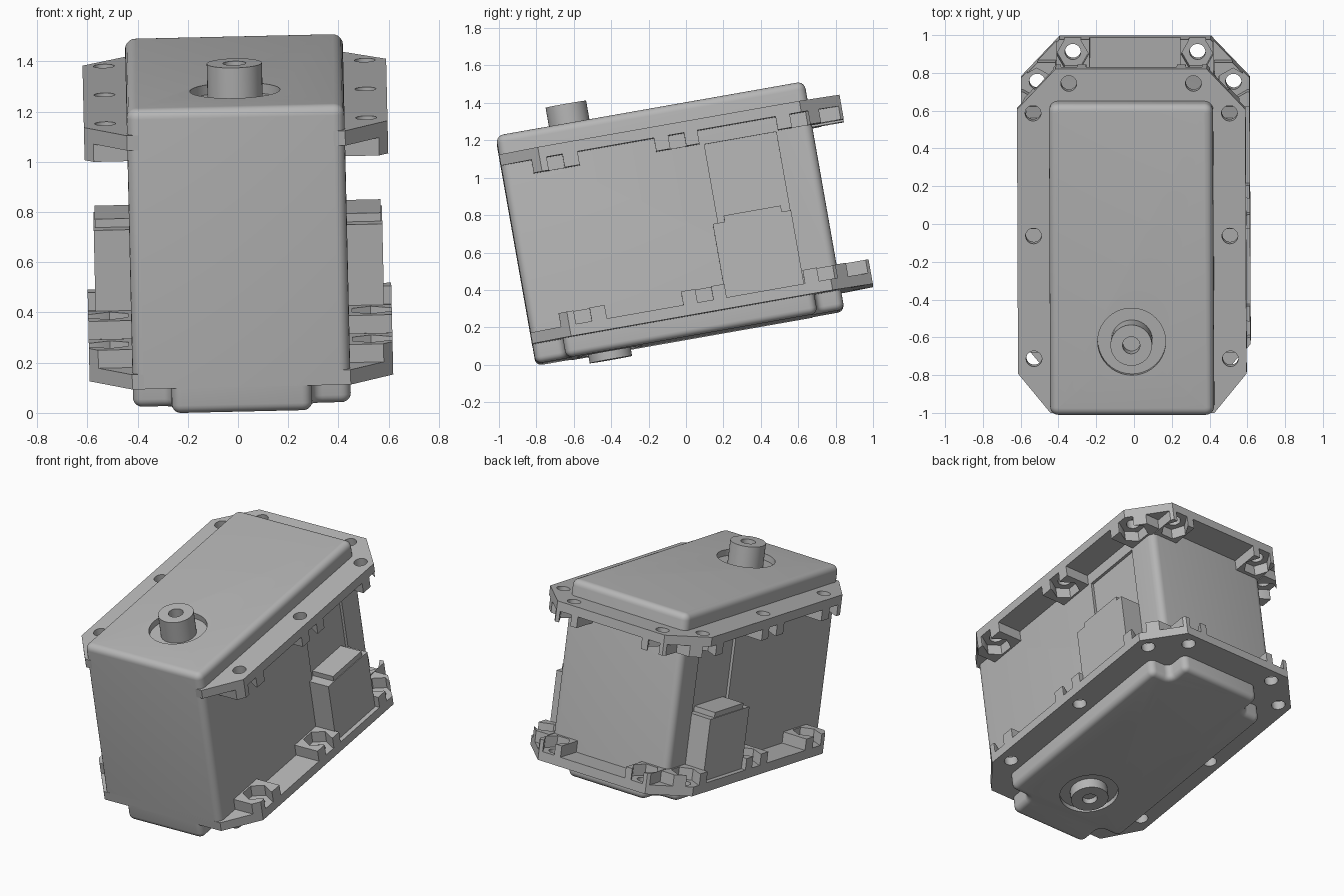
import bpy, bmesh, math
from mathutils import Matrix

if "Cube" in bpy.data.objects:
    bpy.data.objects.remove(bpy.data.objects["Cube"])

grey = bpy.data.materials.new("plain grey")
grey.use_nodes = True
grey.diffuse_color = (0.47, 0.47, 0.47, 1)
grey.node_tree.nodes["Principled BSDF"].inputs["Base Color"].default_value = grey.diffuse_color
parts = []


def prism(name, outlines, z0, z1, bevels=()):
    """Extrude closed outlines; bevels are (edge test, radius) pairs."""
    bm = bmesh.new()
    for outline in outlines:
        face = bm.faces.new([bm.verts.new((x, y, z0)) for x, y in outline])
        grown = bmesh.ops.extrude_face_region(bm, geom=[face])["geom"]
        for v in grown:
            if isinstance(v, bmesh.types.BMVert):
                v.co.z = z1
    bmesh.ops.recalc_face_normals(bm, faces=bm.faces)
    for test, radius in bevels:
        edges = [e for e in bm.edges if e.is_manifold
                 and e.calc_face_angle() > 0.6 and test(*[v.co for v in e.verts])]
        bmesh.ops.bevel(bm, geom=edges, offset=radius, segments=5, profile=0.5,
                        affect='EDGES', clamp_overlap=True)
    mesh = bpy.data.meshes.new(name)
    bm.to_mesh(mesh)
    bm.free()
    obj = bpy.data.objects.new(name, mesh)
    bpy.context.collection.objects.link(obj)
    mesh.materials.append(grey)
    parts.append(obj)
    return obj


def combine(obj, other, operation='DIFFERENCE'):
    """Apply a boolean and discard the helper."""
    mod = obj.modifiers.new("cut", 'BOOLEAN')
    mod.operation, mod.object, mod.solver = operation, other, 'EXACT'
    bpy.context.view_layer.objects.active = obj
    bpy.ops.object.modifier_apply(modifier=mod.name)
    parts.remove(other)
    bpy.data.objects.remove(other)


def rect(x0, x1, y0, y1):
    return [(x0, y0), (x1, y0), (x1, y1), (x0, y1)]


def circle(x, y, r, n=40):
    return [(x + r * math.cos(2 * math.pi * i / n), y + r * math.sin(2 * math.pi * i / n))
            for i in range(n)]


def vertical(a, b):
    return abs(a.z - b.z) > 0.05


def level(z):
    return lambda a, b: abs(a.z - z) < 0.002 and abs(b.z - z) < 0.002


def both_sides(outline):
    return [outline, [(-x, y) for x, y in reversed(outline)]]


HALF, FRONT, BACK, REAR = 0.434, -0.92, 0.755, 0.928
SHAFT_Y = -0.52

# Main case, with rounded corners, shallow side recesses and a bearing seat
case = prism("case", [rect(-HALF, HALF, FRONT, BACK)], -0.49, 0.64,
             [(vertical, 0.045), (level(0.64), 0.04)])
combine(case, prism("recess", both_sides(rect(HALF - 0.018, 0.6, 0.17, 0.56)), -0.1, 0.4))
combine(case, prism("seat", [circle(0, SHAFT_Y, 0.18)], 0.6, 0.8))

# Lower cover, stepped in at its corners
quarter = [(HALF, 0.61), (0.29, 0.61), (0.29, BACK)]
front_quarter = [(0.28, FRONT), (0.28, -0.755), (HALF, -0.755)]
right_half = front_quarter + quarter
outline = right_half + [(-x, y) for x, y in reversed(right_half)]
lower_cover = prism("lower_cover", [outline], -0.595, -0.48,
                    [(vertical, 0.04), (level(-0.595), 0.035)])
combine(lower_cover, prism("seat", [circle(0, SHAFT_Y, 0.18)], -0.7, -0.565))

# Output shafts with a blind bore
for name, r, base, tip, floor in (("upper_shaft", 0.11, 0.58, 0.75, 0.66),
                                  ("lower_shaft", 0.115, -0.57, -0.637, -0.6)):
    shaft = prism(name, [circle(0, SHAFT_Y, r)], min(base, tip), max(base, tip))
    bore = sorted((floor, tip + math.copysign(0.1, tip)))
    combine(shaft, prism("bore", [circle(0, SHAFT_Y, 0.046)], *bore))

# Mounting flanges: hole position, boss rectangle, pocket opening angle
mounts = [((0.52, -0.63), rect(0.42, 0.605, -0.755, -0.505), 0),
          ((0.52, 0.03), rect(0.42, 0.605, -0.09, 0.145), 0),
          ((0.52, 0.69), rect(0.42, 0.605, 0.57, 0.805), 0),
          ((0.33, 0.85), rect(0.24, 0.415, 0.74, REAR), math.pi / 2)]
half_plate = [(0.435, FRONT), (0.605, -0.71), (0.605, 0.71), (0.40, REAR)]
plate = half_plate + [(-x, y) for x, y in reversed(half_plate)]


def pocket(centre, angle):
    """Hexagonal nut pocket with a slot out to the rim."""
    w, r = 0.043, 0.085
    shape = [(0.25, w), (0.074, w), (0, r), (-0.074, w)]
    shape += [(x, -y) for x, y in reversed(shape)]
    c, s = math.cos(angle), math.sin(angle)
    return [(centre[0] + x * c - y * s, centre[1] + x * s + y * c) for x, y in shape]


holes, bosses, pockets = [], [], []
for centre, boss, angle in mounts:
    holes += both_sides(circle(*centre, 0.042, 24))
    bosses += both_sides(boss)
    pockets += both_sides(pocket(centre, angle))

for name, z0, z1, b0, b1 in (("upper", 0.477, 0.537, 0.405, 0.477),
                             ("lower", -0.49, -0.43, -0.43, -0.357)):
    flange = prism(name + "_flange", [plate], z0, z1)
    combine(flange, prism("holes", holes, z0 - 0.1, z1 + 0.1))
    nut_bosses = prism(name + "_nut_bosses", bosses, b0, b1)
    combine(nut_bosses, prism("limit", [plate], b0 - 0.1, b1 + 0.1), 'INTERSECT')
    # Opposite pockets are cut one at a time because slots may cross
    for p in pockets:
        combine(nut_bosses, prism("pocket", [p], b0 - 0.05, b1 + 0.05))

# Cable outlets on both sides, each with a stepped cap
for side, label in ((1, "left"), (-1, "right")):
    for name, x, y0, y1, z0, z1 in (("outlet", 0.575, 0.14, 0.565, -0.435, -0.03),
                                    ("outlet_cap", 0.57, 0.205, 0.515, -0.035, 0.004)):
        xs = sorted((side * 0.4, side * x))
        prism(label + "_" + name, [rect(*xs, y0, y1)], z0, z1)

# Tilt the whole unit to its resting pose and stand it on the floor
pose = Matrix.Rotation(math.radians(-1.3), 4, 'Y') @ Matrix.Rotation(math.radians(10), 4, 'X')
for obj in parts:
    obj.data.transform(pose)
lowest = min(v.co.z for obj in parts for v in obj.data.vertices)
for obj in parts:
    obj.data.transform(Matrix.Translation((0, 0, -lowest)))
    bpy.ops.object.select_all(action='DESELECT')
    obj.select_set(True)
    bpy.context.view_layer.objects.active = obj
    bpy.ops.object.shade_smooth_by_angle(angle=math.radians(35))
